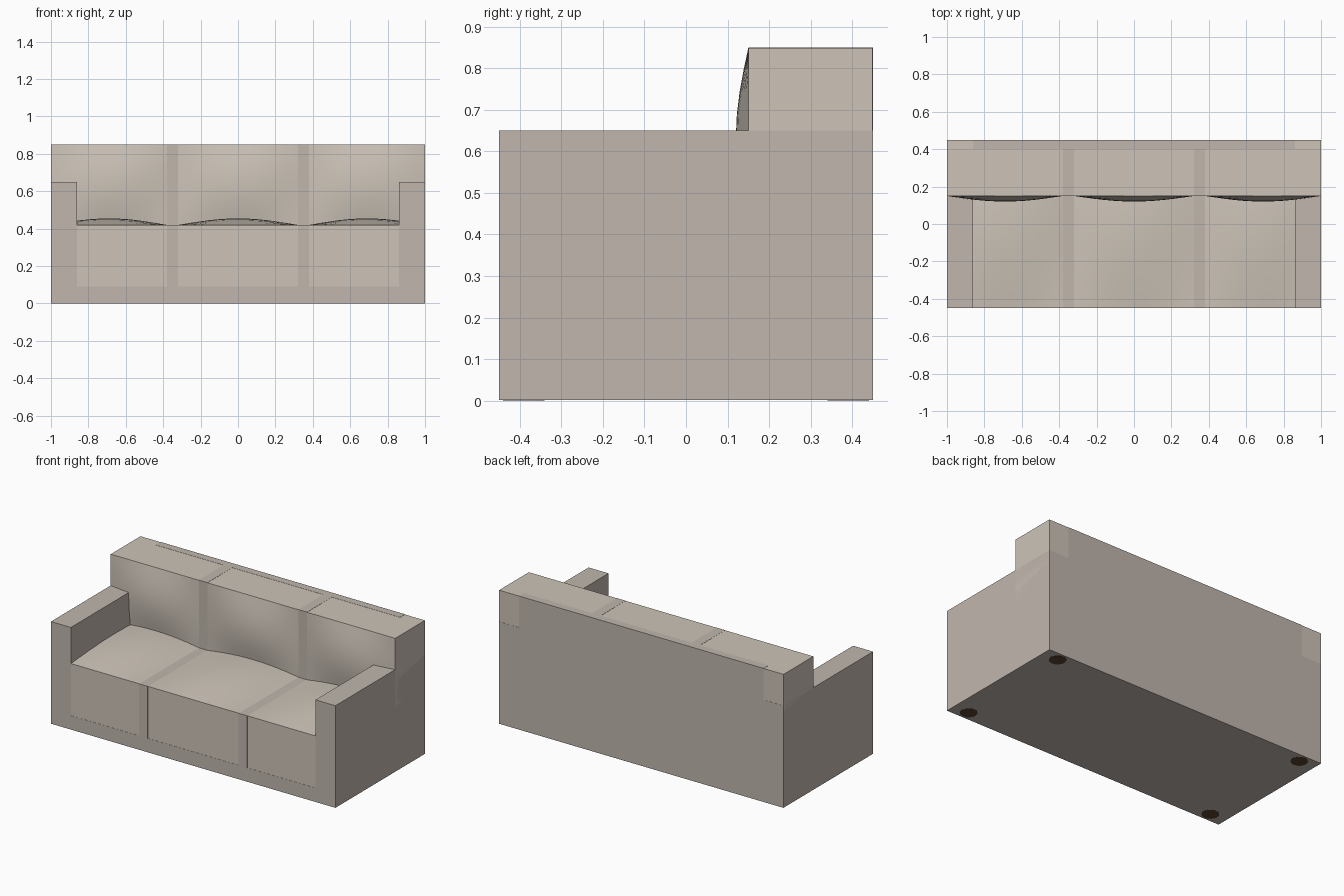
import bpy, bmesh, math
from mathutils import Matrix

if "Cube" in bpy.data.objects:
    bpy.data.objects.remove(bpy.data.objects["Cube"])


def material(name, rgb):
    m = bpy.data.materials.new(name)
    m.diffuse_color = (*rgb, 1)
    m.use_nodes = True
    m.node_tree.nodes["Principled BSDF"].inputs["Base Color"].default_value = m.diffuse_color
    return m


FRAME = material("frame_fabric", (0.53, 0.47, 0.42))
CUSHION = material("cushion_fabric", (0.61, 0.55, 0.48))
FOOT = material("foot_wood", (0.10, 0.055, 0.03))
E = 0.001  # tiny inset that keeps overlapping parts from sharing a plane


def finish(bm, name, mat):
    bmesh.ops.recalc_face_normals(bm, faces=bm.faces)
    me = bpy.data.meshes.new(name)
    bm.to_mesh(me)
    bm.free()
    me.materials.append(mat)
    ob = bpy.data.objects.new(name, me)
    bpy.context.collection.objects.link(ob)
    return ob


def box(name, x, y, z, mat):
    bm = bmesh.new()
    bmesh.ops.create_cube(bm, size=1)
    for v in bm.verts:
        v.co = [a + (b - a) * (c + 0.5) for (a, b), c in zip((x, y, z), v.co)]
    return finish(bm, name, mat)


def cushion(name, x, v, top, depth, bulge, rotate=False):
    """Box whose top swells like a pillow; rotate turns the top to face -y."""
    bm = bmesh.new()
    bmesh.ops.create_grid(bm, x_segments=12, y_segments=8, size=0.5)
    for p in bm.verts:
        s, t = p.co.x + 0.5, p.co.y + 0.5
        swell = bulge * math.sin(math.pi * s) * math.sin(math.pi * t)
        p.co = (x[0] + (x[1] - x[0]) * s, v[0] + (v[1] - v[0]) * t, top + swell)
    ext = bmesh.ops.extrude_face_region(bm, geom=bm.faces[:], use_keep_orig=True)
    for p in ext["geom"]:
        if isinstance(p, bmesh.types.BMVert):
            p.co.z = top - depth
    if rotate:
        bm.transform(Matrix.Rotation(math.pi / 2, 4, 'X'))
    ob = finish(bm, name, CUSHION)
    bpy.ops.object.select_all(action='DESELECT')
    bpy.context.view_layer.objects.active = ob
    ob.select_set(True)
    bpy.ops.object.shade_smooth_by_angle(angle=math.radians(30))


# Frame: plinth and rear panel
box("base", (-0.86, 0.86), (-0.45, 0.45), (E, 0.09), FRAME)
box("back_panel", (-0.86, 0.86), (0.40, 0.45), (0.09, 0.85), FRAME)

# Arms, dividers between cushions, and feet on both sides
for side, s in (("left", -1), ("right", 1)):
    box("arm_" + side, sorted((s * 0.86, s)), (-0.45, 0.45), (E, 0.65), FRAME)
    gap = sorted((s * 0.32, s * 0.38))
    box("seat_divider_" + side, gap, (-0.45, 0.449), (0.09, 0.42), FRAME)
    box("back_divider_" + side, gap, (0.15, 0.449), (0.42, 0.85), FRAME)
    for end, y in (("front", -0.39), ("back", 0.39)):
        bm = bmesh.new()
        bmesh.ops.create_cone(bm, cap_ends=True, segments=16, radius1=0.05, radius2=0.05,
                              depth=0.08, matrix=Matrix.Translation((s * 0.89, y, 0.04)))
        finish(bm, f"foot_{end}_{side}", FOOT)

# Three seat cushions and three back cushions
for side, x in (("left", (-1 + E, -0.38)), ("middle", (-0.32, 0.32)), ("right", (0.38, 1 - E))):
    cushion("seat_cushion_" + side, x, (-0.45 + E, 0.45 - E), 0.42, 0.33, 0.035)
    outer = [max(-1, min(1, c * 1.0011)) if abs(c) > 0.9 else c for c in x]
    cushion("back_cushion_" + side, outer, (0.42, 0.85 - E), -0.15, 0.299, 0.03, rotate=True)
